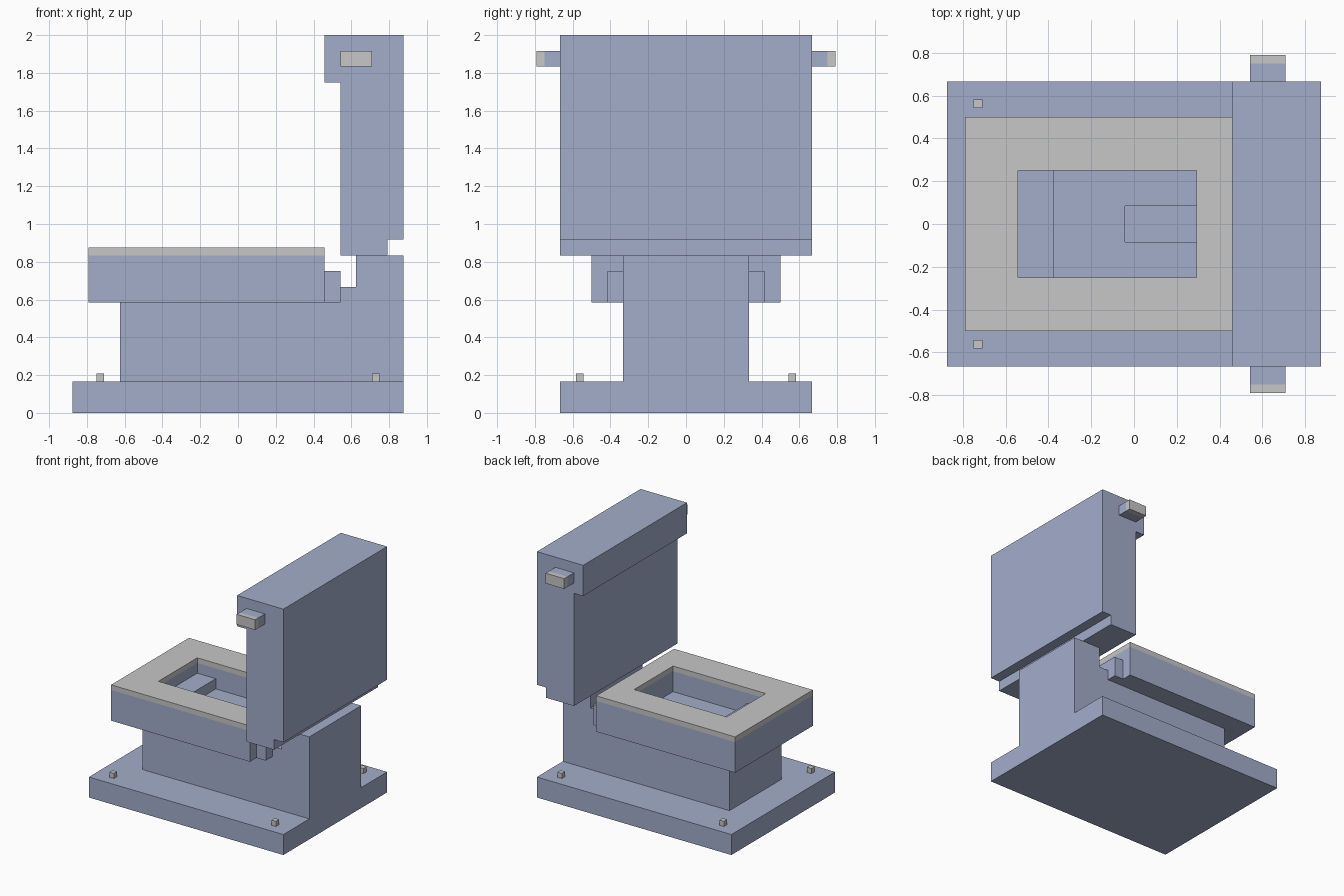
import bpy, bmesh

if "Cube" in bpy.data.objects:
    bpy.data.objects.remove(bpy.data.objects["Cube"])

U = 1 / 24  # block grid unit


def material(name, rgb):
    m = bpy.data.materials.new(name)
    m.diffuse_color = (*rgb, 1)
    m.use_nodes = True
    m.node_tree.nodes["Principled BSDF"].inputs["Base Color"].default_value = m.diffuse_color
    return m


BLUE = material("pale blue", (0.366, 0.423, 0.597))
GREY = material("light grey", (0.57, 0.57, 0.57))


def finish(name, bm, mat):
    bmesh.ops.recalc_face_normals(bm, faces=bm.faces)
    me = bpy.data.meshes.new(name)
    bm.to_mesh(me)
    bm.free()
    me.materials.append(mat)
    ob = bpy.data.objects.new(name, me)
    bpy.context.collection.objects.link(ob)
    return ob


def extrude_profile(name, pts, half_y, mat):
    """Extrude an x-z outline symmetrically along y."""
    bm = bmesh.new()
    face = bm.faces.new([bm.verts.new((x * U, -half_y * U, z * U)) for x, z in pts])
    res = bmesh.ops.extrude_face_region(bm, geom=[face], use_keep_orig=True)
    vs = [v for v in res["geom"] if isinstance(v, bmesh.types.BMVert)]
    bmesh.ops.translate(bm, vec=(0, 2 * half_y * U, 0), verts=vs)
    return finish(name, bm, mat)


def box(name, x, y, z, mat):
    bm = bmesh.new()
    bmesh.ops.create_cube(bm, size=1)
    for v in bm.verts:
        v.co = [U * (r[1] if c > 0 else r[0]) for c, r in zip(v.co, (x, y, z))]
    return finish(name, bm, mat)


def ring(name, outer, inner, z, mat):
    """Rectangular frame; outer and inner are (x0, x1, half_y)."""
    bm = bmesh.new()
    loops = []
    for x0, x1, h in (outer, inner):
        for zz in z:
            loops.append([bm.verts.new((x * U, y * U, zz * U))
                          for x, y in ((x0, -h), (x1, -h), (x1, h), (x0, h))])
    ob, ot, ib, it = loops
    for a, b in ((ob, ot), (ot, it), (it, ib), (ib, ob)):
        for i in range(4):
            j = (i + 1) % 4
            bm.faces.new((a[i], a[j], b[j], b[i]))
    return finish(name, bm, mat)


# Floor plate and its bolts
box("base_plate", (-21, 21), (-16, 16), (0, 4), BLUE)
for x in (-18, 17):
    for y in (-14, 13):
        box("floor_bolt", (x, x + 1), (y, y + 1), (4, 5), GREY)

# Pedestal with rear post, drain cut into the bowl floor
pedestal = extrude_profile("pedestal", [(-15, 4), (21, 4), (21, 20), (15, 20),
                                        (15, 16), (-15, 16)], 8, BLUE)
cutter = box("drain_cutter", (-1, 7), (-2, 2), (13, 18), BLUE)
cutter.hide_render = True
cutter.hide_viewport = True
mod = pedestal.modifiers.new("drain", "BOOLEAN")
mod.operation = "DIFFERENCE"
mod.solver = "EXACT"
mod.object = cutter

# Bowl, inner step, seat and rear bracket
bowl_outer, bowl_inner = (-19, 11, 12), (-13, 7, 6)
ring("bowl", bowl_outer, bowl_inner, (14, 20), BLUE)
ring("seat", bowl_outer, bowl_inner, (20, 21), GREY)
box("bowl_step", (-13, -9), (-6, 6), (16, 18), BLUE)
box("seat_bracket", (11, 13), (-10, 10), (14, 18), BLUE)

# Tank with overhanging lid and notched underside
extrude_profile("tank", [(13, 20), (19, 20), (19, 22), (21, 22), (21, 48),
                         (11, 48), (11, 42), (13, 42)], 16, BLUE)

# Flush handles on both sides, with grey tips
for s in (-1, 1):
    box("handle", (13, 17), sorted((16 * s, 18 * s)), (44, 46), BLUE)
    box("handle_tip", (13, 17), sorted((18 * s, 19 * s)), (44, 46), GREY)
